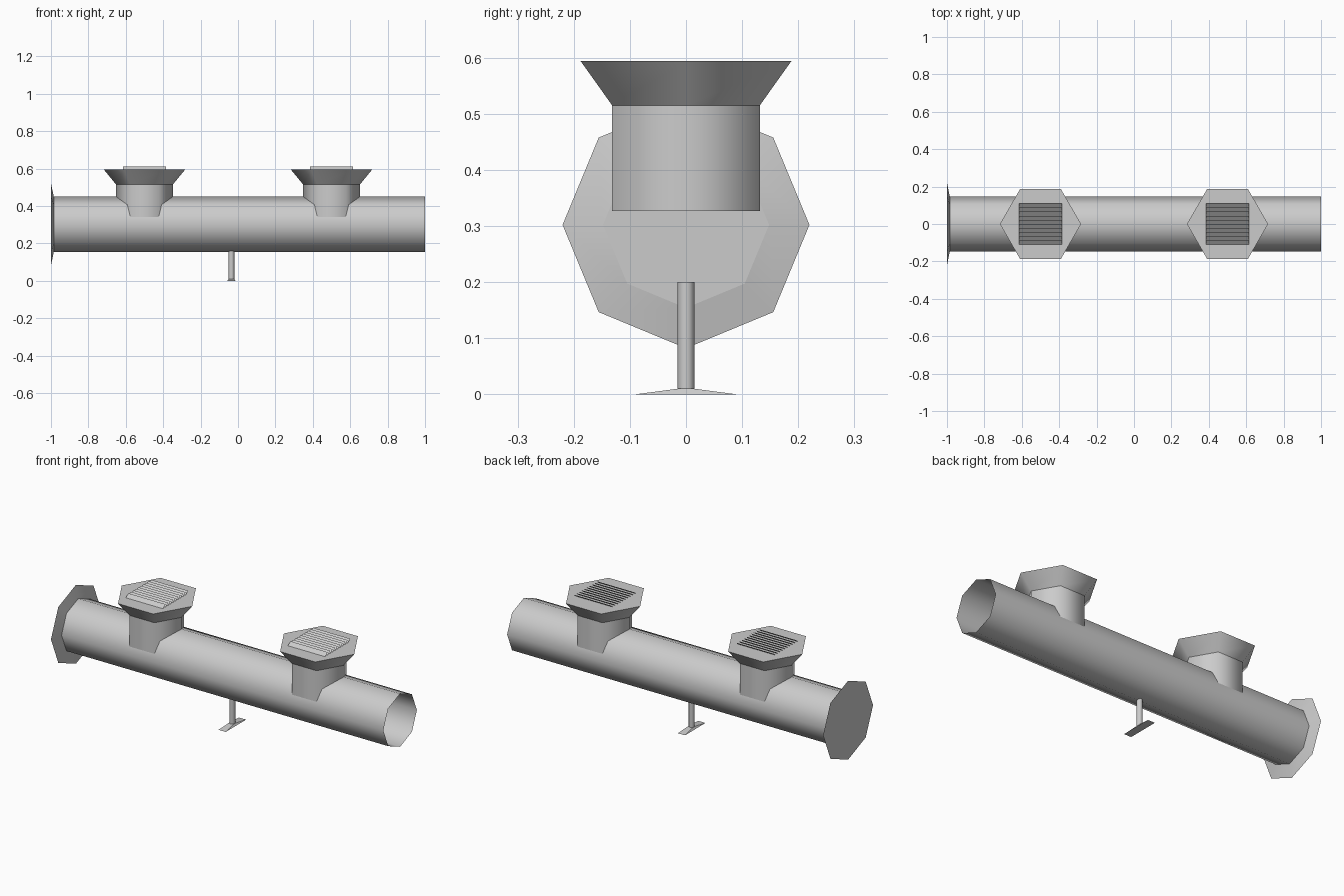
import bpy, bmesh, math
from mathutils import Matrix, Vector

if "Cube" in bpy.data.objects:
    bpy.data.objects.remove(bpy.data.objects["Cube"])


def material(name, value):
    m = bpy.data.materials.new(name)
    m.use_nodes = True
    m.diffuse_color = (value, value, value, 1)
    m.node_tree.nodes["Principled BSDF"].inputs["Base Color"].default_value = m.diffuse_color
    return m


grey = material("light_grey_metal", 0.6)


def finish(name, bm, smooth=None):
    mesh = bpy.data.meshes.new(name)
    bm.to_mesh(mesh)
    bm.free()
    ob = bpy.data.objects.new(name, mesh)
    bpy.context.collection.objects.link(ob)
    mesh.materials.append(grey)
    if smooth:
        bpy.ops.object.select_all(action="DESELECT")
        ob.select_set(True)
        bpy.context.view_layer.objects.active = ob
        bpy.ops.object.shade_smooth_by_angle(angle=math.radians(smooth))
    return ob


def loft(name, sides, rings, origin, axis="Z", scale=(1, 1), caps=(True, True), smooth=65):
    """Skin polygon rings given as (distance along axis, radius)."""
    bm = bmesh.new()
    loops = []
    for d, r in rings:
        loop = []
        for i in range(sides):
            a = math.tau * i / sides
            u, v = r * scale[0] * math.cos(a), r * scale[1] * math.sin(a)
            co = (d, u, v) if axis == "X" else (u, v, d)
            loop.append(bm.verts.new(Vector(origin) + Vector(co)))
        loops.append(loop)
    for lo, hi in zip(loops, loops[1:]):
        for i in range(sides):
            j = (i + 1) % sides
            bm.faces.new((lo[i], lo[j], hi[j], hi[i]))
    if caps[0]:
        bm.faces.new(loops[0][::-1])
    if caps[1]:
        bm.faces.new(loops[-1])
    return finish(name, bm, smooth)


# Main pipe, open at its left end, closed by a flared flange at its right end
loft("main_pipe", 8, [(-0.985, 0.148), (1, 0.148)], (0, 0, 0.302), "X", caps=(True, False))
loft("end_flange", 8, [(-1, 0.22), (-0.985, 0.148)], (0, 0, 0.302), "X",
     caps=(True, False), smooth=30)

# Two vent heads: collar, flared hood and a louvred grille
for side, x in (("right", -0.5), ("left", 0.5)):
    loft(side + "_collar", 6, [(0.327, 0.152), (0.515, 0.152)], (x, 0, 0), caps=(True, False))
    loft(side + "_hood", 6, [(0.515, 0.152), (0.594, 0.217)], (x, 0, 0), caps=(False, True))
    bm = bmesh.new()
    count, pitch = 10, 0.022
    for k in range(count):
        y = (k - count / 2) * pitch
        bm.faces.new([bm.verts.new((x + sx * 0.115, y + dy, z)) for sx, dy, z in
                      ((-1, 0, 0.595), (1, 0, 0.595), (1, pitch, 0.612), (-1, pitch, 0.612))])
    finish(side + "_louvres", bm)

# Support post and its narrow foot
loft("support_post", 12, [(0.005, 0.015), (0.2, 0.015)], (-0.035, 0, 0))
bm = bmesh.new()
bmesh.ops.create_cube(bm, size=1, matrix=Matrix.Translation((-0.035, 0, 0.005))
                      @ Matrix.Diagonal((0.044, 0.18, 0.01, 1)))
for v in bm.verts:
    if v.co.z > 0.005:
        v.co.y *= 0.16
        v.co.x = -0.035 + (v.co.x + 0.035) * 0.68
finish("support_foot", bm)
